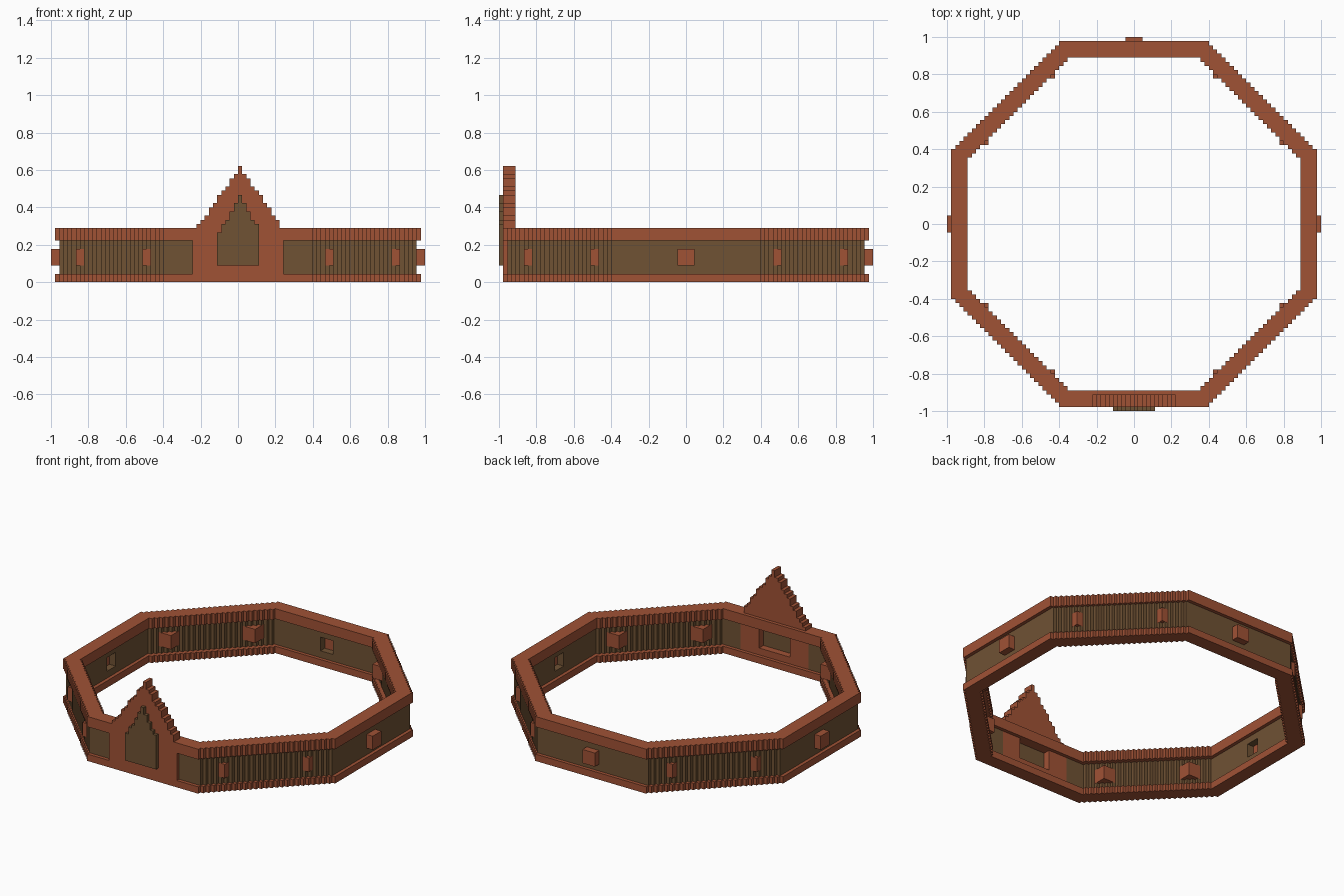
import bpy, bmesh, math
from mathutils import Vector

U = 1 / 45  # size of one building block

cube = bpy.data.objects.get("Cube")
if cube:
    bpy.data.objects.remove(cube, do_unlink=True)


def make_material(name, rgb):
    mat = bpy.data.materials.new(name)
    mat.use_nodes = True
    mat.diffuse_color = (*rgb, 1)
    mat.node_tree.nodes["Principled BSDF"].inputs["Base Color"].default_value = (*rgb, 1)
    return mat


RED = make_material("brick_red", (0.352, 0.084, 0.036))
BROWN = make_material("earth_brown", (0.162, 0.084, 0.034))


def finish(name, bm, mat):
    bmesh.ops.recalc_face_normals(bm, faces=bm.faces)
    bmesh.ops.scale(bm, vec=(U, U, U), verts=bm.verts)
    mesh = bpy.data.meshes.new(name)
    bm.to_mesh(mesh)
    bm.free()
    mesh.materials.append(mat)
    obj = bpy.data.objects.new(name, mesh)
    bpy.context.collection.objects.link(obj)
    return obj


def extrude(bm, vec):
    res = bmesh.ops.extrude_face_region(bm, geom=list(bm.faces))
    verts = [g for g in res["geom"] if isinstance(g, bmesh.types.BMVert)]
    bmesh.ops.translate(bm, vec=vec, verts=verts)


def box(name, lo, hi, mat, grow=0):
    bm = bmesh.new()
    bmesh.ops.create_cube(bm, size=1)
    lo, hi = Vector(lo), Vector(hi)
    size = hi - lo + Vector((grow, grow, grow))
    bmesh.ops.scale(bm, vec=size, verts=bm.verts)
    bmesh.ops.translate(bm, vec=(lo + hi) / 2, verts=bm.verts)
    return finish(name, bm, mat)


def stepped_octagon(r, c):
    # straight sides at distance r, staircase diagonals starting at c
    quarter = []
    for i in range(r - c + 1):
        quarter.append((r - i, c + i))
        if i < r - c:
            quarter.append((r - i - 1, c + i))
    points = []
    for _ in range(4):
        points += quarter
        quarter = [(-y, x) for x, y in quarter]
    return points


def ring(name, outer, inner, z0, z1, mat):
    bm = bmesh.new()
    edges = []
    for shape in (outer, inner):
        vs = [bm.verts.new((x, y, z0)) for x, y in stepped_octagon(*shape)]
        edges += [bm.edges.new((vs[i - 1], vs[i])) for i in range(len(vs))]
    bmesh.ops.triangle_fill(bm, edges=edges, normal=(0, 0, 1))
    extrude(bm, (0, 0, z1 - z0))
    return finish(name, bm, mat)


def stepped_gable(name, half, base, peak, slope, y0, y1, mat):
    # one column per block, peak in the column just right of the middle
    points = [(-half, base)]
    for i in range(-half, half):
        h = peak - math.ceil(slope * abs(i))
        points += [(i, h), (i + 1, h)]
    points.append((half, base))
    bm = bmesh.new()
    bm.faces.new([bm.verts.new((x, y0, z)) for x, z in points])
    extrude(bm, (0, y1 - y0, 0))
    return finish(name, bm, mat)


def cut(obj, lo, hi):
    cutter = box("cutter", lo, hi, BROWN)
    cutter.hide_render = True
    mod = obj.modifiers.new("cut", "BOOLEAN")
    mod.operation = "DIFFERENCE"
    mod.solver = "EXACT"
    mod.object = cutter
    bpy.context.view_layer.objects.active = obj
    bpy.ops.object.modifier_apply(modifier=mod.name)
    bpy.data.objects.remove(cutter, do_unlink=True)


# Wall with its base and cap
ring("base_ring", (44, 18), (40, 16), 0, 2, RED)
ring("cap_ring", (44, 18), (40, 16), 10, 13, RED)
wall = ring("wall", (43, 18), (41, 17), 2, 10, BROWN)

# Opening for the entrance and niches in the straight walls
cut(wall, (-11, -46, 1), (11, -38, 11))
cut(wall, (-2, 38, 4), (2, 46, 8))
for s in (-1, 1):
    xs = sorted((38 * s, 46 * s))
    cut(wall, (xs[0], -2, 4), (xs[1], 2, 8))

# Blocks closing the niches
box("back_block", (-2, 43, 4), (2, 45, 8), RED)
box("left_block", (43, -2, 4), (45, 2, 8), RED)
box("right_block", (-45, -2, 4), (-43, 2, 8), RED)

# Blocks in the diagonal walls
for sx in (-1, 1):
    for sy in (-1, 1):
        for cx, cy in ((21, 37), (37, 21)):
            x, y = cx * sx, cy * sy
            box("diagonal_block", (x - 2, y - 2, 4), (x + 2, y + 2, 8), RED, grow=0.06)

# Entrance surround, gable and door
box("entrance_right", (-11, -44, 2), (-5, -41, 10), RED)
box("entrance_left", (5, -44, 2), (11, -41, 10), RED)
box("entrance_sill", (-5, -44, 2), (5, -41, 4), RED)
stepped_gable("gable", 10, 13, 28, 1.4, -44, -41, RED)
stepped_gable("door", 5, 4, 21, 1.7, -45, -43, BROWN)
